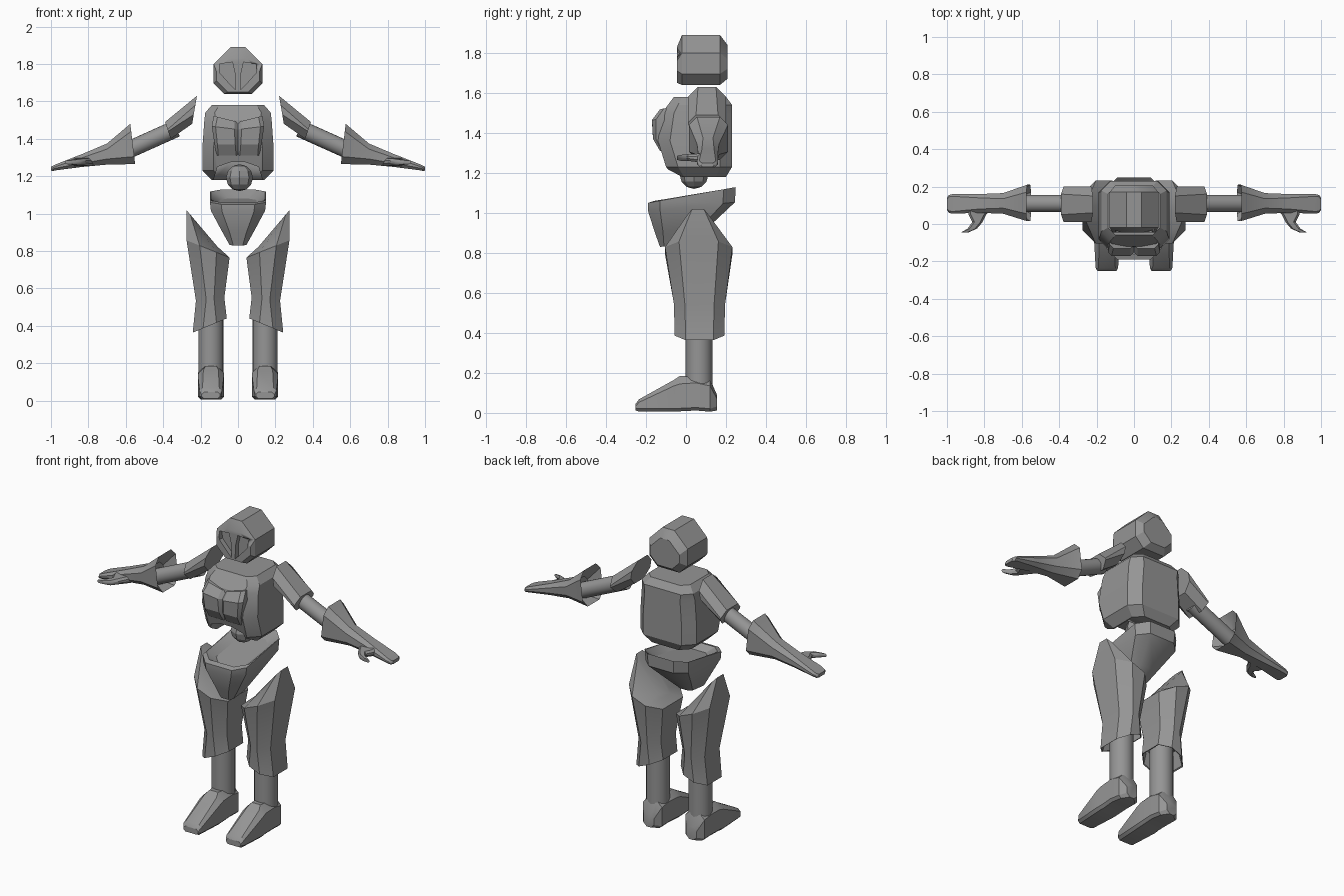
import bpy, bmesh, math
from mathutils import Vector

cube = bpy.data.objects.get("Cube")
if cube:
    bpy.data.objects.remove(cube, do_unlink=True)

grey = bpy.data.materials.new("plain grey")
grey.use_nodes = True
COLOUR = (0.3, 0.3, 0.3, 1)
grey.diffuse_color = COLOUR
grey.node_tree.nodes["Principled BSDF"].inputs["Base Color"].default_value = COLOUR


def finish(name, bm, mirror, angle=30):
    """Turn a bmesh into a shaded object, mirrored over x if asked."""
    bmesh.ops.recalc_face_normals(bm, faces=bm.faces)
    mesh = bpy.data.meshes.new(name)
    bm.to_mesh(mesh)
    bm.free()
    mesh.materials.append(grey)
    obj = bpy.data.objects.new(name, mesh)
    bpy.context.collection.objects.link(obj)
    if mirror:
        obj.modifiers.new("Mirror", "MIRROR").use_clip = False
    bpy.ops.object.select_all(action="DESELECT")
    obj.select_set(True)
    bpy.context.view_layer.objects.active = obj
    bpy.ops.object.shade_smooth_by_angle(angle=math.radians(angle))
    return obj


def loft(name, axes, sections, mirror=False, angle=30):
    """Skin chamfered rectangles: (t, a0, a1, b0, b1, chamfer, slope of t along a)."""
    bm = bmesh.new()
    rings = []
    for t, a0, a1, b0, b1, c, slope in sections:
        lo, hi = c if isinstance(c, tuple) else (c, c)
        outline = [(a0 + lo, b0), (a1 - lo, b0), (a1, b0 + lo), (a1, b1 - hi),
                   (a1 - hi, b1), (a0 + hi, b1), (a0, b1 - hi), (a0, b0 + lo)]
        ring = []
        for a, b in outline:
            at = {"a": a, "b": b, "t": t + slope * (a - a0)}
            ring.append(bm.verts.new([at[k] for k in axes]))
        rings.append(ring)
    for r, s in zip(rings, rings[1:]):
        for i in range(8):
            j = (i + 1) % 8
            bm.faces.new((r[i], r[j], s[j], s[i]))
    bm.faces.new(rings[0])
    bm.faces.new(rings[-1])
    return finish(name, bm, mirror, angle)


def prism(name, outline, y0, y1, mirror=False):
    """Extrude an x-z outline along y."""
    bm = bmesh.new()
    face = bm.faces.new([bm.verts.new((x, y0, z)) for x, z in outline])
    new = bmesh.ops.extrude_face_region(bm, geom=[face])["geom"]
    bmesh.ops.translate(bm, vec=(0, y1 - y0, 0),
                        verts=[v for v in new if isinstance(v, bmesh.types.BMVert)])
    return finish(name, bm, mirror)


def rod(name, start, end, radius, mirror=True):
    """Round limb between two points."""
    start, end = Vector(start), Vector(end)
    axis = end - start
    bm = bmesh.new()
    bmesh.ops.create_cone(bm, cap_ends=True, segments=20, radius1=radius,
                          radius2=radius, depth=axis.length)
    turn = axis.to_track_quat("Z", "Y").to_matrix()
    bmesh.ops.rotate(bm, cent=(0, 0, 0), matrix=turn, verts=bm.verts)
    bmesh.ops.translate(bm, vec=(start + end) / 2, verts=bm.verts)
    return finish(name, bm, mirror)


def cut(target, cutter):
    cutter.hide_render = True
    cutter.hide_viewport = True
    cutter.display_type = "WIRE"
    mod = target.modifiers.new("Cut", "BOOLEAN")
    mod.operation = "DIFFERENCE"
    mod.object = cutter
    mod.solver = "EXACT"


# Head with sunken eye panels and a pointed nose ridge between them
head = loft("head", "atb", [
    (-.045, -.115, .115, 1.65, 1.83, (.06, .07), 0),
    (-.02, -.13, .13, 1.64, 1.89, (.055, .09), 0),
    (.17, -.13, .13, 1.64, 1.89, (.055, .09), 0),
    (.207, -.10, .10, 1.67, 1.84, (.05, .07), 0)])
cut(head, prism("eye_cutter", [(.03, 1.81), (.10, 1.80), (.095, 1.75), (.05, 1.70),
                               (.012, 1.66), (.014, 1.74)], -.1, -.015, True))

# Torso shell with an arched opening at the belly
torso = loft("torso", "abt", [
    (1.18, -.14, .14, -.06, .20, .05, 0),
    (1.23, -.19, .19, -.10, .23, .06, 0),
    (1.36, -.19, .19, -.14, .23, .06, 0),
    (1.50, -.18, .18, -.12, .23, .06, 0),
    (1.54, -.175, .175, -.09, .23, .05, 0),
    (1.58, -.14, .14, -.06, .20, .04, 0)], angle=25)
cut(torso, prism("belly_cutter", [(-.14, 1.15), (-.11, 1.25), (-.04, 1.275), (.04, 1.275),
                                  (.11, 1.25), (.14, 1.15)], -.3, .1))
loft("chest_plates", "abt", [
    (1.31, .0, .115, -.13, -.05, .01, 0),
    (1.37, .0, .125, -.165, -.05, .015, 0),
    (1.45, .0, .14, -.17, -.05, .02, .12),
    (1.49, .0, .13, -.13, -.05, .02, .25)], True, 20)

# Waist ball
bm = bmesh.new()
bmesh.ops.create_uvsphere(bm, u_segments=8, v_segments=6, radius=.072)
bmesh.ops.translate(bm, vec=(.008, .04, 1.192), verts=bm.verts)
finish("waist_ball", bm, False, 20)

# Pelvis, tilted up towards the back
loft("pelvis", "bat", [
    (.83, -.13, .02, -.045, .045, .02, .1),
    (.90, -.155, .11, -.085, .085, .04, .1),
    (1.01, -.19, .245, -.145, .145, .06, .1),
    (1.05, -.19, .248, -.15, .15, .06, .18),
    (1.06, -.16, .245, -.145, .145, .06, .16),
    (1.03, -.12, .20, -.10, .10, .05, .16)])

# Thigh guards: hollow hem, flared body, peak on the outer side
loft("thigh_guards", "abt", [
    (.52, .075, .215, -.04, .175, .05, -.35),
    (.44, .065, .235, -.05, .185, .05, -.42),
    (.44, .06, .242, -.057, .192, .055, -.42),
    (.55, .073, .225, -.06, .195, .055, -.1),
    (.765, .045, .275, -.105, .232, .07, .4),
    (.80, .09, .275, .01, .11, .02, 1.18)], True)

# Lower legs and feet
rod("lower_legs", (.145, .065, .08), (.145, .065, .50), .067)
loft("feet", "atb", [
    (-.252, .095, .195, .012, .045, .012, 0),
    (-.235, .085, .205, .006, .068, .015, 0),
    (-.06, .075, .215, .006, .165, (.015, .03), 0),
    (-.03, .075, .212, .008, .185, (.015, .04), 0),
    (.05, .075, .215, .012, .18, (.015, .03), 0),
    (.12, .08, .21, .006, .17, (.015, .035), 0),
    (.155, .11, .18, .012, .09, .02, 0)], True)

# Shoulder guards and upper arms
loft("shoulder_guards", "tba", [
    (.245, 1.48, 1.63, .01, .20, .05, -.17),
    (.36, 1.40, 1.49, .01, .20, .04, .33)], True, 15)
rod("upper_arms", (.33, .11, 1.455), (.62, .11, 1.325), .046)

# Gauntlets running into flat hands, with thumbs
loft("gauntlets_and_hands", "tba", [
    (.62, 1.29, 1.40, .06, .17, .03, .1),
    (.55, 1.265, 1.48, .015, .21, .04, .12),
    (.70, 1.262, 1.375, .055, .165, .03, 0),
    (.83, 1.25, 1.32, .06, .16, .02, 0),
    (.97, 1.232, 1.265, .055, .16, .012, 0),
    (.99, 1.228, 1.255, .06, .155, .01, 0),
    (1.0, 1.23, 1.25, .075, .14, .008, 0)], True)
loft("thumbs", "atb", [
    (.09, .76, .89, 1.255, 1.30, .012, 0),
    (.05, .79, .885, 1.255, 1.295, .012, 0),
    (.01, .81, .865, 1.26, 1.295, .012, 0),
    (-.025, .84, .89, 1.26, 1.29, .01, 0),
    (-.045, .885, .925, 1.265, 1.285, .006, 0)], True)
